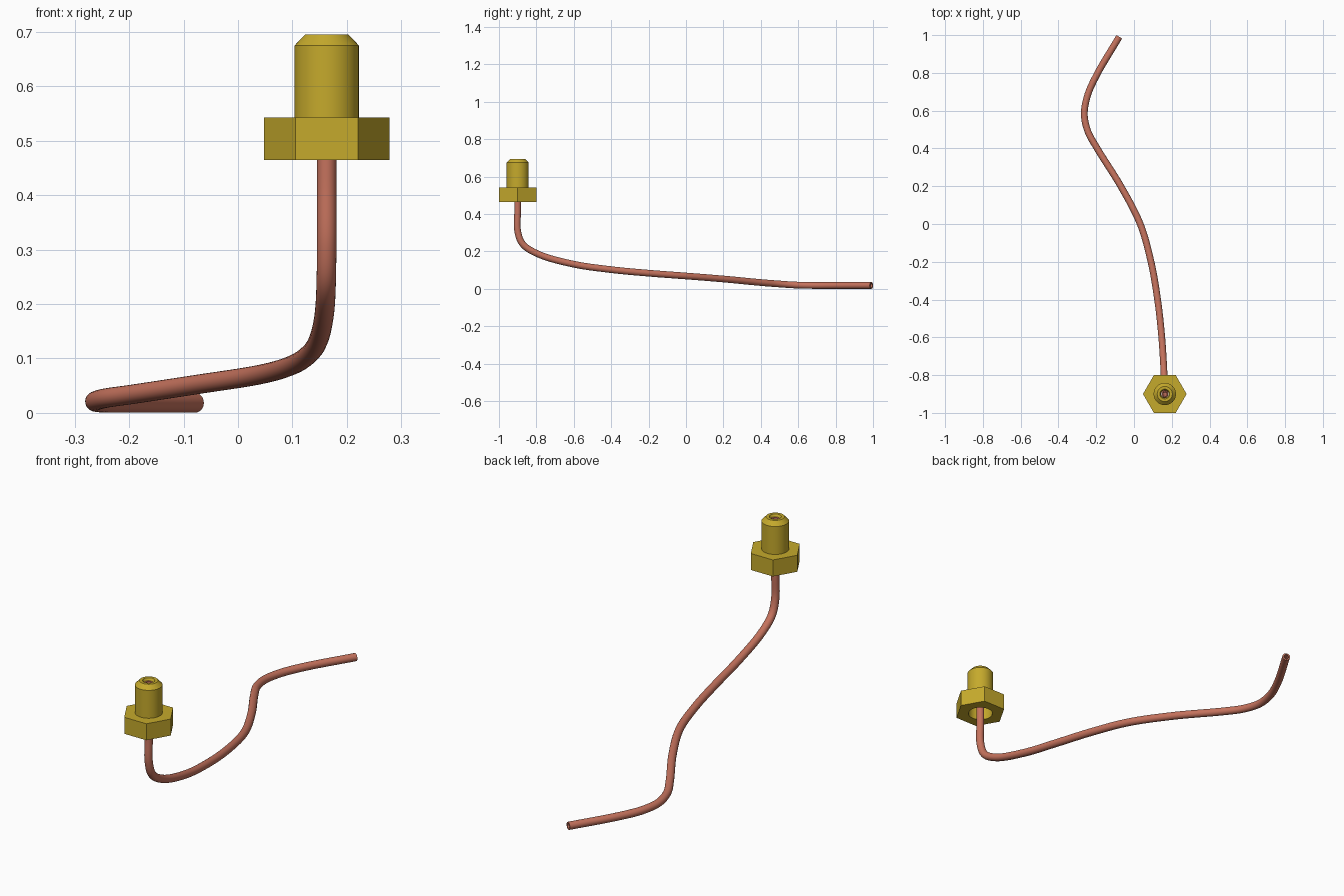
import bpy, bmesh, math
from mathutils import Vector

if "Cube" in bpy.data.objects:
    bpy.data.objects.remove(bpy.data.objects["Cube"])

CX, CY = 0.163, -0.90
SEG = 48


def material(name, rgb):
    m = bpy.data.materials.new(name)
    m.diffuse_color = (*rgb, 1)
    m.use_nodes = True
    m.node_tree.nodes["Principled BSDF"].inputs["Base Color"].default_value = m.diffuse_color
    return m


def finish(ob, mat):
    bpy.ops.object.select_all(action='DESELECT')
    ob.select_set(True)
    bpy.context.view_layer.objects.active = ob
    ob.data.materials.clear()
    ob.data.materials.append(mat)
    bpy.ops.object.shade_smooth_by_angle(angle=math.radians(28))


def skin_rings(name, rings, closed, mat):
    """Bridge consecutive rings of points into a quad surface."""
    bm = bmesh.new()
    vs = [[bm.verts.new(p) for p in ring] for ring in rings]
    n = len(vs[0])
    for i in range(len(vs) if closed else len(vs) - 1):
        a, b = vs[i], vs[(i + 1) % len(vs)]
        for j in range(n):
            k = (j + 1) % n
            bm.faces.new((a[j], a[k], b[k], b[j]))
    bmesh.ops.recalc_face_normals(bm, faces=bm.faces)
    me = bpy.data.meshes.new(name)
    bm.to_mesh(me)
    bm.free()
    ob = bpy.data.objects.new(name, me)
    bpy.context.collection.objects.link(ob)
    finish(ob, mat)
    return ob


def fitting_ring(r, z, hexed=False):
    pts = []
    for i in range(SEG):
        a = 2 * math.pi * i / SEG
        rr = r / math.cos(a % (math.pi / 3) - math.pi / 6) if hexed else r
        pts.append((CX + rr * math.cos(a), CY + rr * math.sin(a), z))
    return pts


brass = material("brass", (0.56, 0.40, 0.025))
copper = material("copper", (0.56, 0.17, 0.11))

# Hex nut and chamfered barrel with a stepped bore
profile = [(0.1, 0.465, True), (0.1, 0.543, True), (0.059, 0.543), (0.059, 0.675),
           (0.040, 0.695), (0.026, 0.695), (0.020, 0.685), (0.020, 0.57),
           (0.055, 0.535), (0.055, 0.465)]
skin_rings("flare_fitting", [fitting_ring(*p) for p in profile], True, brass)

# Bent pipe: smooth path through hand-placed points
path = [Vector(p) for p in (
    (CX, CY, 0.685), (CX, CY, 0.55), (CX, CY, 0.42), (CX, CY, 0.31), (0.162, -0.873, 0.24),
    (0.159, -0.79, 0.186), (0.147, -0.6, 0.132), (0.125, -0.4, 0.103),
    (0.09, -0.2, 0.084), (0.033, 0, 0.069), (-0.07, 0.2, 0.053),
    (-0.195, 0.4, 0.034), (-0.244, 0.49, 0.027), (-0.263, 0.58, 0.021),
    (-0.246, 0.68, 0.0185), (-0.197, 0.79, 0.0185), (-0.078, 0.991, 0.0185))]


def sample(pts, steps):
    """Centripetal spline through the points."""
    p = [2 * pts[0] - pts[1]] + pts + [2 * pts[-1] - pts[-2]]
    out = []
    for a, b, c, d in zip(p, p[1:], p[2:], p[3:]):
        ta, tb, tc = (math.sqrt((v - u).length) for u, v in ((a, b), (b, c), (c, d)))
        m1 = (c - b) + tb * ((b - a) / ta - (c - a) / (ta + tb))
        m2 = (c - b) + tb * ((d - c) / tc - (d - b) / (tb + tc))
        for s in range(steps):
            t = s / steps
            out.append((2*t**3 - 3*t**2 + 1) * b + (t**3 - 2*t**2 + t) * m1
                       + (3*t**2 - 2*t**3) * c + (t**3 - t**2) * m2)
    return out + [pts[-1]]


centre = sample(path, 10)
frames = []
side = Vector((1, 0, 0))
for i, c in enumerate(centre):
    tan = (centre[min(i + 1, len(centre) - 1)] - centre[max(i - 1, 0)]).normalized()
    side = (side - tan * side.dot(tan)).normalized()
    frames.append((c, side.copy(), tan.cross(side)))


def pipe_rings(r, n=24):
    return [[c + r * (u * math.cos(2 * math.pi * j / n) + v * math.sin(2 * math.pi * j / n))
             for j in range(n)] for c, u, v in frames]


# Outer wall then inner wall back again makes a hollow pipe
skin_rings("copper_pipe", pipe_rings(0.0178) + pipe_rings(0.011)[::-1], True, copper)
